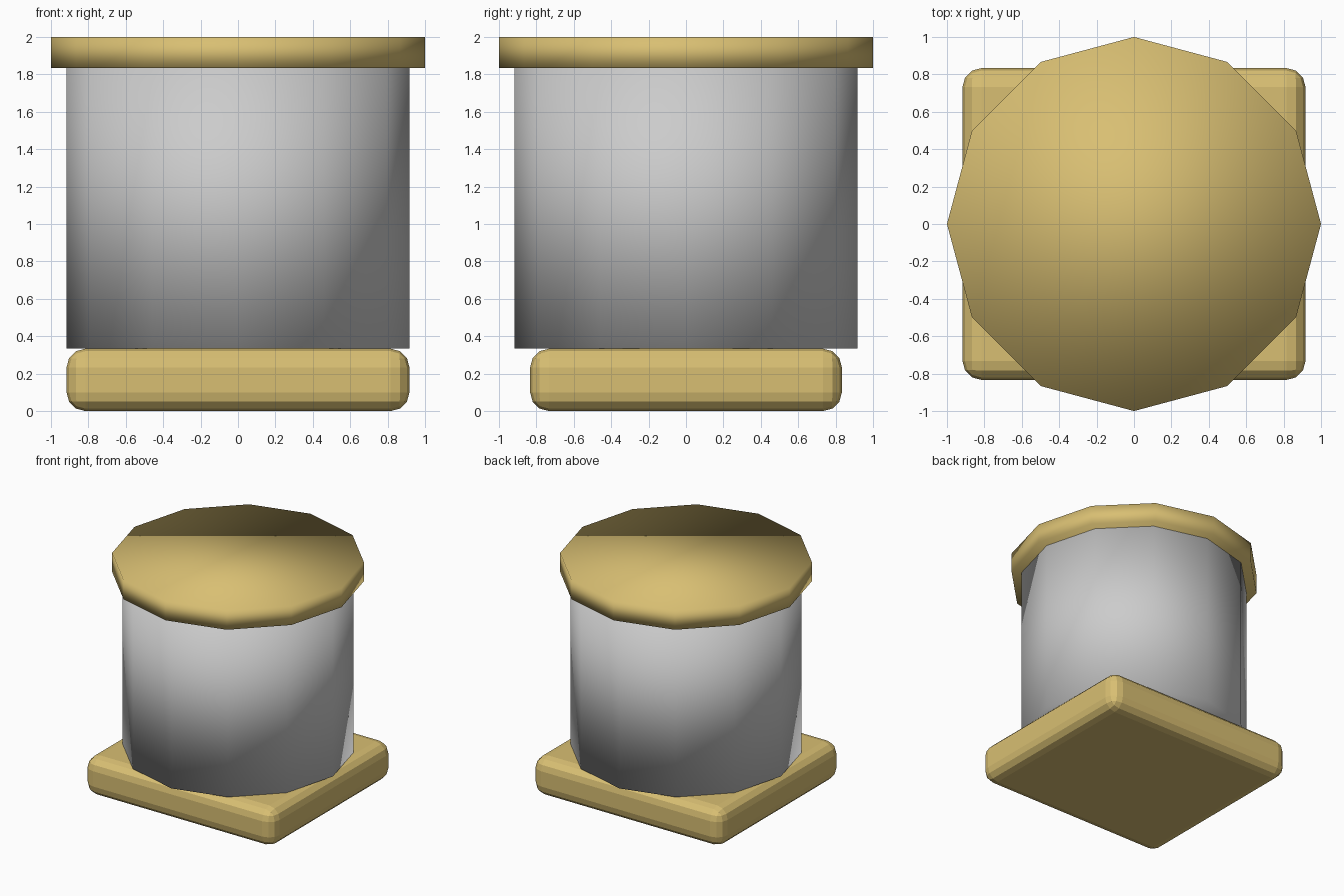
import bpy

if "Cube" in bpy.data.objects:
    bpy.data.objects.remove(bpy.data.objects["Cube"])

gold = bpy.data.materials.new("gold")
gold.diffuse_color = (0.69, 0.52, 0.17, 1)
gold.use_nodes = True
gold.node_tree.nodes["Principled BSDF"].inputs["Base Color"].default_value = gold.diffuse_color


def drum(name, radius, z0, z1, mat=None):
    """Twelve-sided cylinder, smooth shaded all over, with a corner on +x."""
    bpy.ops.mesh.primitive_cylinder_add(
        vertices=12, radius=radius, depth=z1 - z0, location=(0, 0, (z0 + z1) / 2))
    ob = bpy.context.object
    ob.name = name
    bpy.ops.object.shade_smooth()
    if mat:
        ob.data.materials.append(mat)
    return ob


# Rounded rectangular base, flat faceted bevel
bpy.ops.mesh.primitive_cube_add(size=1, location=(0, 0, 1 / 6))
base = bpy.context.object
base.name = "base"
base.scale = (11 / 6, 5 / 3, 1 / 3)
bpy.ops.object.transform_apply(location=False, rotation=False, scale=True)
bevel = base.modifiers.new("round_edges", 'BEVEL')
bevel.width = 0.1
bevel.segments = 3
base.data.materials.append(gold)

# Body and the wider lid on top
drum("body", 11 / 12, 1 / 3, 11 / 6)
drum("lid", 1.0, 11 / 6, 2.0, gold)
